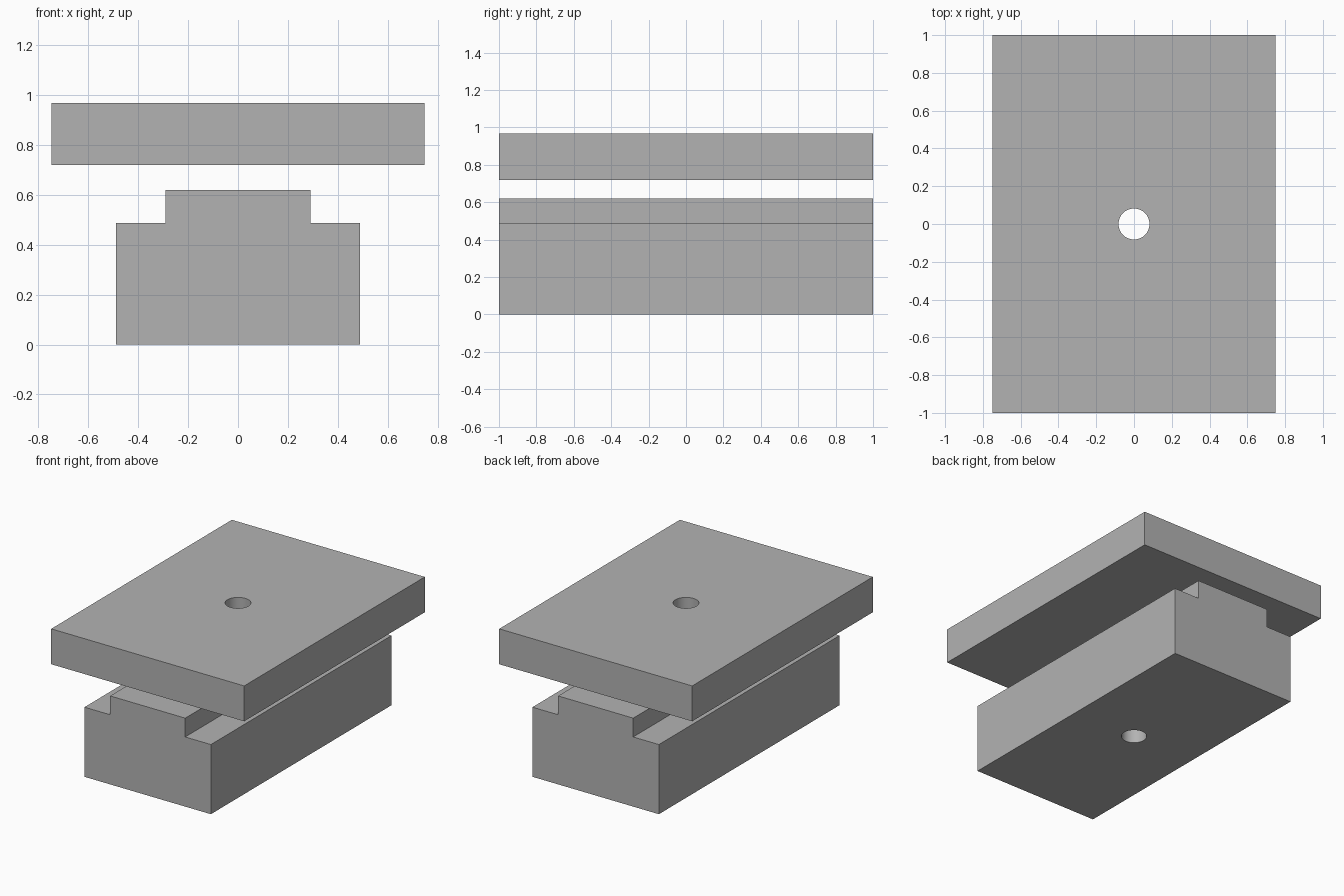
import bpy
import bmesh
import math

cube = bpy.data.objects.get("Cube")
if cube:
    bpy.data.objects.remove(cube, do_unlink=True)

LENGTH = 2.0
HOLE_RADIUS = 0.082

grey = bpy.data.materials.new("plain grey")
grey.use_nodes = True
colour = (0.45, 0.45, 0.45, 1)
grey.diffuse_color = colour
grey.node_tree.nodes["Principled BSDF"].inputs["Base Color"].default_value = colour


def extrude_profile(name, right_half):
    """Mirror a half outline (x, z) about x = 0 and extrude it along y."""
    outline = right_half + [(-x, z) for x, z in reversed(right_half)]
    bm = bmesh.new()
    face = bm.faces.new([bm.verts.new((x, -LENGTH / 2, z)) for x, z in outline])
    grown = bmesh.ops.extrude_face_region(bm, geom=[face])["geom"]
    verts = [g for g in grown if isinstance(g, bmesh.types.BMVert)]
    bmesh.ops.translate(bm, verts=verts, vec=(0, LENGTH, 0))
    bmesh.ops.recalc_face_normals(bm, faces=bm.faces[:])
    mesh = bpy.data.meshes.new(name)
    bm.to_mesh(mesh)
    bm.free()
    mesh.materials.append(grey)
    obj = bpy.data.objects.new(name, mesh)
    bpy.context.collection.objects.link(obj)
    return obj


# Stepped lower block and the flat plate floating above it
base = extrude_profile("stepped_base", [(0.49, 0), (0.49, 0.488), (0.291, 0.488), (0.291, 0.62)])
plate = extrude_profile("top_plate", [(0.748, 0.72), (0.748, 0.968)])

# Round bore through both parts
bpy.ops.mesh.primitive_cylinder_add(vertices=64, radius=HOLE_RADIUS, depth=2, location=(0, 0, 0.5))
cutter = bpy.context.object
cutter.name = "bore_cutter"
cutter.data.materials.append(grey)

for part in (base, plate):
    mod = part.modifiers.new("bore", "BOOLEAN")
    mod.operation = "DIFFERENCE"
    mod.solver = "EXACT"
    mod.object = cutter
    bpy.ops.object.select_all(action="DESELECT")
    part.select_set(True)
    bpy.context.view_layer.objects.active = part
    bpy.ops.object.modifier_apply(modifier=mod.name)
    bpy.ops.object.shade_smooth_by_angle(angle=math.radians(30))

bpy.data.objects.remove(cutter, do_unlink=True)
